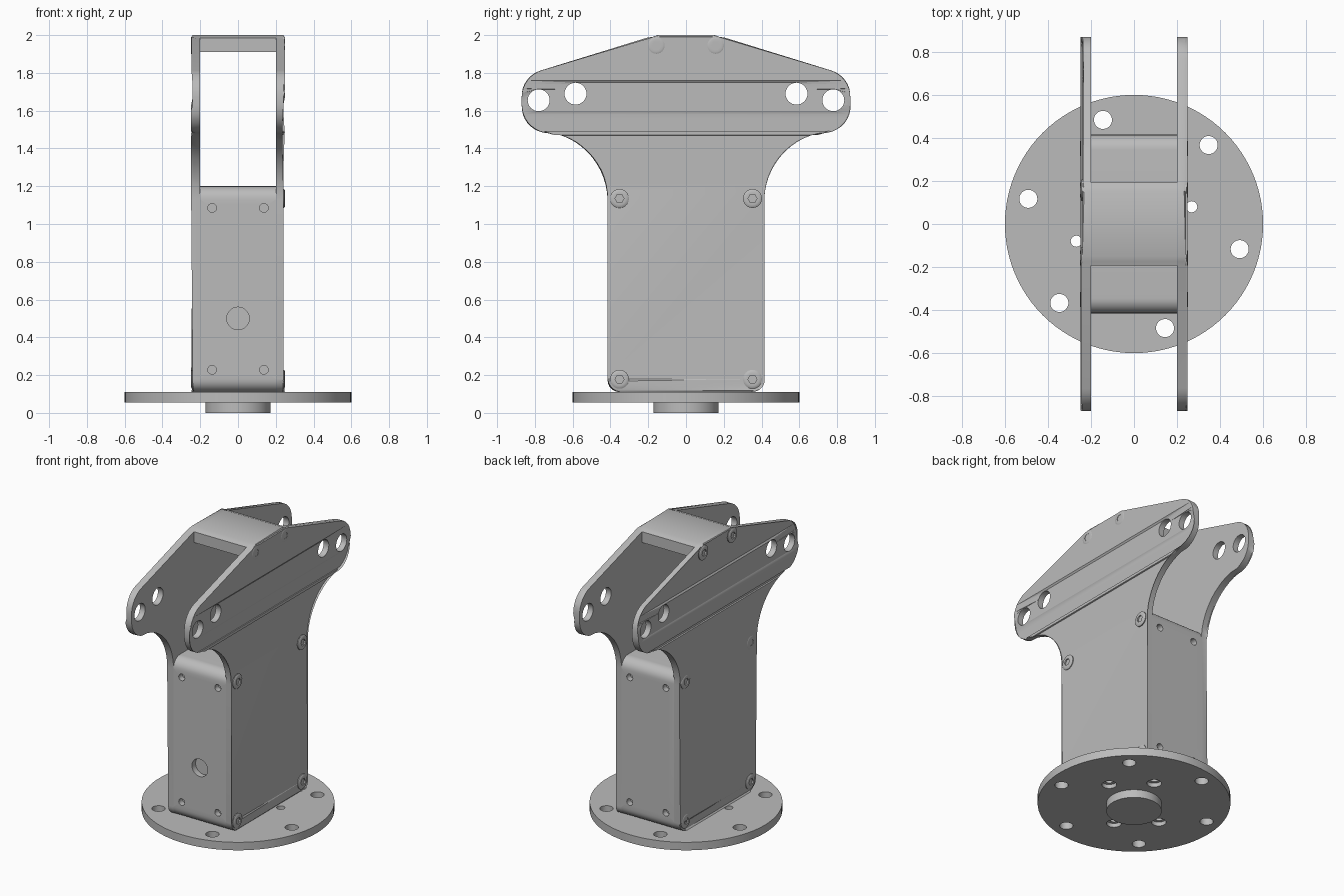
import bpy, bmesh
from math import sin, cos, pi, radians
from mathutils import Matrix, Vector

if "Cube" in bpy.data.objects:
    bpy.data.objects.remove(bpy.data.objects["Cube"], do_unlink=True)

metal = bpy.data.materials.new("light_grey_metal")
metal.use_nodes = True
GREY = (0.5, 0.5, 0.5, 1)
metal.diffuse_color = GREY
metal.node_tree.nodes["Principled BSDF"].inputs["Base Color"].default_value = GREY

# Maps a flat outline (x, y) to the side plane (y, z), with depth along x
SIDE = Matrix(((0, 0, 1), (1, 0, 0), (0, 1, 0))).to_4x4()


def finish(name, bm):
    """Turn a bmesh into a shaded object."""
    bmesh.ops.recalc_face_normals(bm, faces=bm.faces)
    mesh = bpy.data.meshes.new(name)
    bm.to_mesh(mesh)
    bm.free()
    mesh.materials.clear()
    mesh.materials.append(metal)
    obj = bpy.data.objects.new(name, mesh)
    bpy.context.collection.objects.link(obj)
    shade(obj)
    return obj


def shade(obj):
    bpy.ops.object.select_all(action='DESELECT')
    obj.select_set(True)
    bpy.context.view_layer.objects.active = obj
    bpy.ops.object.shade_smooth_by_angle(angle=radians(30))


def arc(cx, cy, r, a0, a1, n=8):
    steps = [radians(a0 + (a1 - a0) * i / n) for i in range(n + 1)]
    return [(cx + r * cos(a), cy + r * sin(a)) for a in steps]


def circle(cx, cy, r, n=32):
    return arc(cx, cy, r, 0, 360, n)[:-1]


def mirrored(half):
    return half + [(-x, y) for x, y in reversed(half)]


def prism(outlines, depth, matrix):
    """Extrude an outline with holes into a solid."""
    curve = bpy.data.curves.new("outline", 'CURVE')
    curve.dimensions = '2D'
    curve.fill_mode = 'BOTH'
    curve.extrude = depth / 2
    for pts in outlines:
        spline = curve.splines.new('POLY')
        spline.points.add(len(pts) - 1)
        for p, (x, y) in zip(spline.points, pts):
            p.co = (x, y, 0, 1)
        spline.use_cyclic_u = True
    temp = bpy.data.objects.new("outline", curve)
    mesh = bpy.data.meshes.new_from_object(temp)
    bm = bmesh.new()
    bm.from_mesh(mesh)
    bpy.data.objects.remove(temp)
    bpy.data.curves.remove(curve)
    bpy.data.meshes.remove(mesh)
    bmesh.ops.remove_doubles(bm, verts=bm.verts, dist=0.0001)
    bmesh.ops.recalc_face_normals(bm, faces=bm.faces)
    bm.transform(matrix)
    return bm


# Side plates: column with two lobes on top, rim softened on the outside
plate_half = (arc(0.345, 0.18, 0.07, -90, 0)
              + arc(0.773, 1.13, 0.358, 180, 102, 12)
              + arc(0.72, 1.63, 0.15, -78, 0)
              + arc(0.72, 1.67, 0.15, 0, 73)
              + [(0.2, 1.982), (0.175, 1.99), (0.15, 2.0)])
lobe_holes = [(s * y, z) for s in (-1, 1) for y, z in ((0.78, 1.655), (0.585, 1.69))]
outlines = [mirrored(plate_half)] + [circle(y, z, 0.058) for y, z in lobe_holes]


def on_outer_rim(edge, side):
    if len(edge.link_faces) != 2 or edge.calc_face_angle() < 1:
        return False
    mid = (edge.verts[0].co + edge.verts[1].co) / 2
    near_hole = any((mid.yz - Vector(h)).length < 0.065 for h in lobe_holes)
    return mid.x * side > 0.235 and not near_hole


for name, side in (("left_plate", 1), ("right_plate", -1)):
    bm = prism(outlines, 0.04, Matrix.Translation((0.22 * side, 0, 0)) @ SIDE)
    rim = [e for e in bm.edges if on_outer_rim(e, side)]
    bmesh.ops.bevel(bm, geom=rim, offset=0.008, segments=2, profile=0.5,
                    affect='EDGES', clamp_overlap=False)
    finish(name, bm)


# Hollow column body with rounded bends
def rounded_box(half_y, z0, z1, r):
    return mirrored(arc(half_y - r, z0 + r, r, -90, 0) + arc(half_y - r, z1 - r, r, 0, 90))


body = finish("column_body", prism(
    [rounded_box(0.415, 0.11, 1.2, 0.07), rounded_box(0.355, 0.17, 1.14, 0.01)], 0.4, SIDE))

# Blind holes in the front and back of the column
bm = bmesh.new()


def add_cutter(x, y, z, r):
    bmesh.ops.create_cone(bm, cap_ends=True, segments=28, radius1=r, radius2=r, depth=0.08,
                          matrix=Matrix.Translation((x, y, z)) @ Matrix.Rotation(pi / 2, 4, 'X'))


for y in (-0.415, 0.415):
    for x in (-0.137, 0.137):
        for z in (0.228, 1.085):
            add_cutter(x, y, z, 0.023)
add_cutter(0, -0.415, 0.5, 0.06)
cutter = finish("hole_cutter", bm)
cutter.hide_render = True
cut = body.modifiers.new("holes", 'BOOLEAN')
cut.operation = 'DIFFERENCE'
cut.solver = 'EXACT'
cut.object = cutter
bpy.ops.object.select_all(action='DESELECT')
body.select_set(True)
bpy.context.view_layer.objects.active = body
bpy.ops.object.modifier_move_to_index(modifier="holes", index=0)
bpy.ops.object.modifier_apply(modifier="holes")
bpy.data.objects.remove(cutter, do_unlink=True)
shade(body)

# Bridge joining the plates at the top
bridge = mirrored([(0.193, 1.91), (0.193, 1.984), (0.175, 1.99), (0.15, 2.0)])
finish("top_bridge", prism([bridge], 0.4, SIDE))

# Round base flange, in two layers so the inner holes widen underneath
bolt_holes = [circle(0.505 * cos(a), 0.505 * sin(a), 0.042)
              for a in (radians(46.6 + 60 * k) for k in range(6))]
inner_angles = [radians(a) for a in (16.6, 76.6, 196.6, 256.6)]
for name, z, r in (("base_flange_upper", 0.096, 0.026), ("base_flange_lower", 0.0685, 0.046)):
    inner = [circle(0.28 * cos(a), 0.28 * sin(a), r, 24) for a in inner_angles]
    finish(name, prism([circle(0, 0, 0.6, 96)] + bolt_holes + inner, 0.0275,
                       Matrix.Translation((0, 0, z))))

# Centring hub under the flange
finish("base_hub", prism([circle(0, 0, 0.172, 64)], 0.056, Matrix.Translation((0, 0, 0.028))))


# Domed screws with hexagonal sockets
def screw(name, side, y, z):
    n = 24
    bm = bmesh.new()
    rings = []
    for r, h, is_hex in ((0.05, -0.002, 0), (0.05, 0.004, 0), (0.044, 0.008, 0),
                         (0.034, 0.01, 0), (0.024, 0.01, 1), (0.024, 0.001, 1)):
        ring = []
        for i in range(n):
            a = 2 * pi * i / n
            k = r * cos(pi / 6) / cos(a % (pi / 3) - pi / 6) if is_hex else r
            ring.append(bm.verts.new((side * (0.24 + h), y + k * cos(a), z + k * sin(a))))
        rings.append(ring)
    for a, b in zip(rings, rings[1:]):
        for i in range(n):
            j = (i + 1) % n
            bm.faces.new((a[i], a[j], b[j], b[i]))
    bm.faces.new(rings[-1])
    bm.faces.new(rings[0])
    finish(name, bm)


for side, label in ((1, "left"), (-1, "right")):
    for y, z, level in ((0.352, 0.178, "lower"), (0.352, 1.135, "middle"), (0.157, 1.945, "upper")):
        screw(f"{label}_{level}_front_screw", side, -y, z)
        screw(f"{label}_{level}_back_screw", side, y, z)
